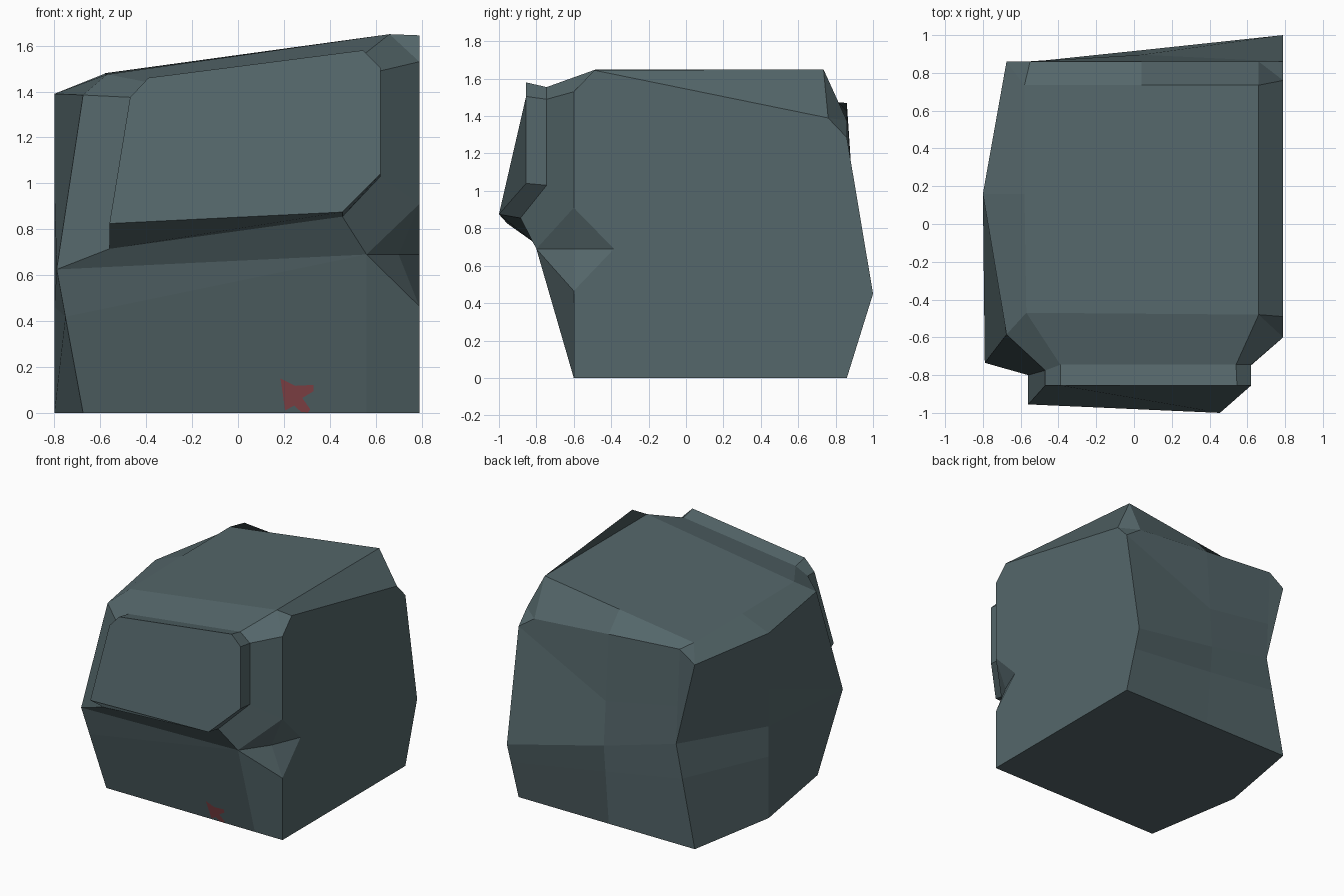
import bpy, bmesh
from mathutils import Vector
from mathutils.bvhtree import BVHTree

if "Cube" in bpy.data.objects:
    bpy.data.objects.remove(bpy.data.objects["Cube"])


def material(name, rgb):
    m = bpy.data.materials.new(name)
    m.diffuse_color = (*rgb, 1)
    m.use_nodes = True
    m.node_tree.nodes["Principled BSDF"].inputs["Base Color"].default_value = m.diffuse_color
    return m


def finish(bm, name, mat):
    me = bpy.data.meshes.new(name)
    bm.to_mesh(me)
    me.materials.append(mat)
    ob = bpy.data.objects.new(name, me)
    bpy.context.collection.objects.link(ob)
    return ob


stone = material("grey_green_stone", (0.09, 0.135, 0.145))
red = material("dull_red_paint", (0.27, 0.066, 0.075))

# Rings of the block, counter-clockwise from the front left corner:
# front left, front, front right, right, back right (2), back, back left (2), left
bottom = [(-.675, -.6, 0), (.56, -.6, 0), (.79, -.6, 0), (.79, -.385, 0), (.79, .86, 0),
          (.79, .86, 0), (.04, .86, 0), (-.675, .86, 0), (-.675, .86, 0), (-.8, .16, 0)]
middle = [(-.79, -.735, .625), (.56, -.8, .69), (.70, -.6, .69), (.79, -.385, .69), (.79, 1, .45),
          (.79, 1, .45), (.04, .92, .61), (-.52, .86, .75), (-.52, .86, .75), (-.8, .16, .69)]
top_r, top_br = (.66, -.48, 1.65), (.66, .735, 1.65)
top_l, top_bl = (-.57, -.47, 1.475), (-.58, .735, 1.48)
rim = [(-.675, -.585, 1.385), top_r, (.79, -.6, 1.53), (.79, -.49, 1.645), (.79, .76, 1.39),
       (.66, .86, 1.375), (.04, .86, 1.425), (-.55, .86, 1.47), (-.675, .86, 1.385), (-.8, .16, 1.39)]
top = [top_l, top_r, top_r, top_r, top_br, top_br, (.04, .735, 1.565), top_bl, top_bl, (-.58, .16, 1.478)]


def between(a, b, t):
    return [tuple(Vector(p).lerp(Vector(q), t)) for p, q in zip(a, b)]


# In-between rings carry the chipped corners
low = between(bottom, middle, .67)
low[1], low[2], low[3] = middle[1], (.79, -.6, .465), middle[3]
high = between(middle, rim, .4)
high[0], high[1], high[2], high[3] = middle[0], middle[1], (.79, -.6, .91), middle[3]
high[4] = high[5] = (.79, .86, 1.285)

bm = bmesh.new()
cache = {}


def face(points):
    """Add a face, merging repeated corners."""
    vs = []
    for p in points:
        key = tuple(round(c, 4) for c in p)
        if key not in cache:
            cache[key] = bm.verts.new(key)
        if cache[key] not in vs:
            vs.append(cache[key])
    if len(vs) > 2 and not bm.faces.get(vs):
        bm.faces.new(vs)


def bridge(a, b, skip=()):
    n = len(a)
    for i in range(n):
        if i not in skip:
            j = (i + 1) % n
            face([a[i], a[j], b[j], b[i]])


# Block sides, leaving the upper front open for the raised panel
rings = [bottom, low, middle, high, rim, top]
for r in range(5):
    bridge(rings[r], rings[r + 1], (0, 1) if r >= 3 else ())
face(bottom[::-1])
face(top)

# Raised front panel: outer border, panel base, panel face
border = [middle[0], middle[1], high[2], rim[2], top_r, top_l, rim[0]]
base = [(-.56, -.8, .715), (.455, -.885, .855), (.62, -.745, 1.03), (.62, -.745, 1.49),
        (.54, -.745, 1.555), (-.39, -.745, 1.44), (-.47, -.775, 1.375)]
front = [(-.56, -.955, .825), (.455, -1, .875), (.62, -.855, 1.04), (.62, -.855, 1.505),
         (.545, -.855, 1.58), (-.39, -.855, 1.46), (-.47, -.855, 1.375)]
bridge(border, base)
bridge(base, front)
face(front)

bmesh.ops.recalc_face_normals(bm, faces=bm.faces)
tree = BVHTree.FromBMesh(bm)
finish(bm, "stone_block", stone)
bm.free()

# Painted arrow, laid on the lower front face
arrow = [(.185, .15), (.25, .118), (.33, .122), (.33, .095), (.28, .065), (.315, .015),
         (.305, .002), (.275, .004), (.245, .032), (.205, .01), (.197, .07)]
bm = bmesh.new()
vs = []
for x, z in arrow:
    hit = tree.ray_cast(Vector((x, -3, z)), Vector((0, 1, 0)))[0]
    vs.append(bm.verts.new((x, hit.y - .004, z)))
bm.faces.new(vs)
bmesh.ops.recalc_face_normals(bm, faces=bm.faces)
for f in bm.faces:
    f.normal_update()
    if f.normal.y > 0:
        f.normal_flip()
finish(bm, "painted_arrow", red)
bm.free()
